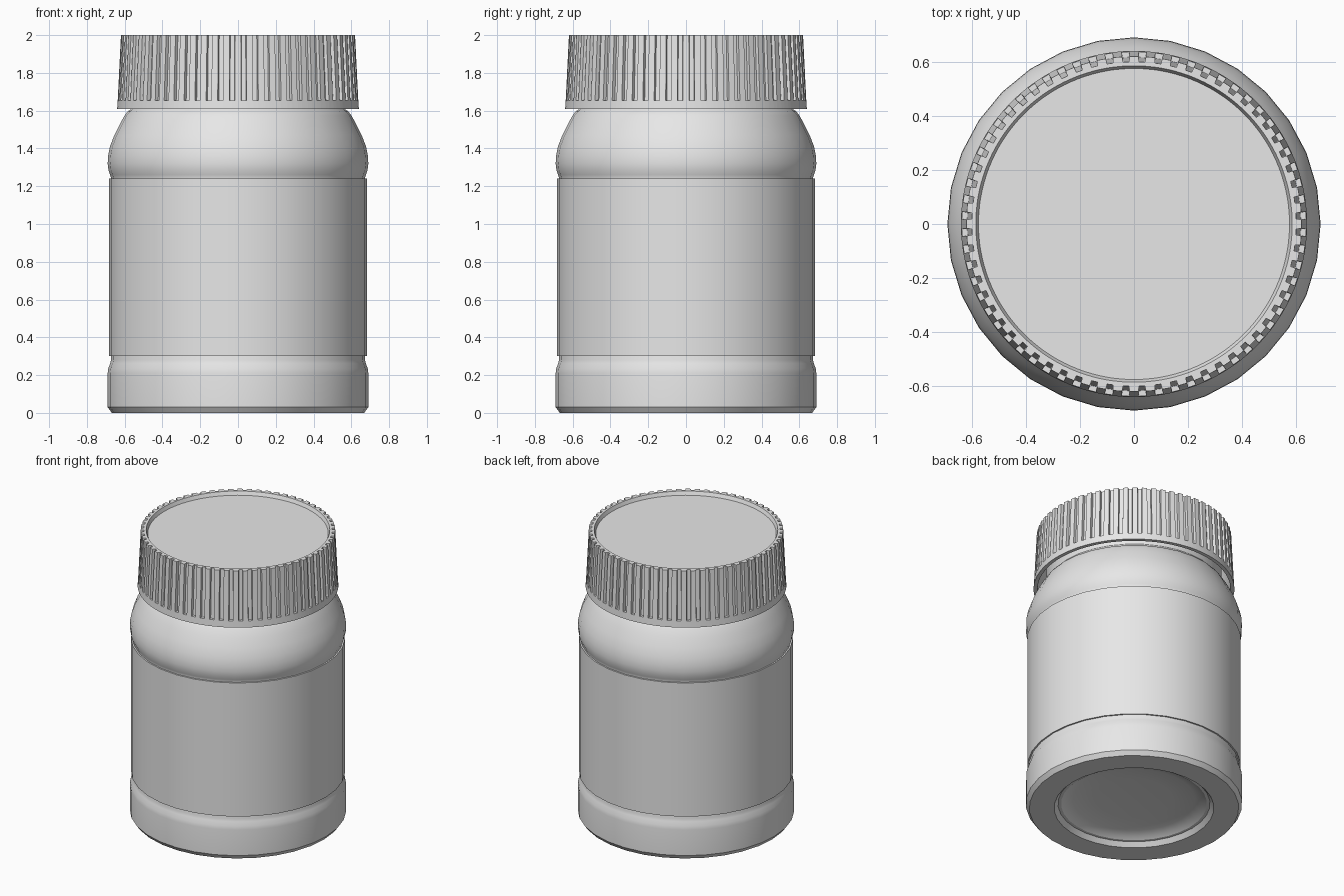
import bpy, bmesh, math

cube = bpy.data.objects.get("Cube")
if cube:
    bpy.data.objects.remove(cube, do_unlink=True)

# Single plain grey plastic
grey = bpy.data.materials.new("light_grey")
grey.use_nodes = True
colour = (0.8, 0.8, 0.8, 1.0)
grey.diffuse_color = colour
grey.node_tree.nodes["Principled BSDF"].inputs["Base Color"].default_value = colour


def lathe(name, profile, angles, sharp=30):
    """Spin (radius, z, groove depth) rings; grooves cut every other pair of angles."""
    bm = bmesh.new()
    rings = []
    for r, z, depth in profile:
        if r == 0:
            rings.append([bm.verts.new((0, 0, z))])
            continue
        ring = []
        for i, a in enumerate(angles):
            rr = r - (depth if i % 4 > 1 else 0)
            ring.append(bm.verts.new((rr * math.cos(a), rr * math.sin(a), z)))
        rings.append(ring)
    n = len(angles)
    for a, b in zip(rings, rings[1:]):
        for i in range(n):
            j = (i + 1) % n
            if len(a) == 1:
                bm.faces.new((a[0], b[j], b[i]))
            elif len(b) == 1:
                bm.faces.new((a[i], a[j], b[0]))
            else:
                bm.faces.new((a[i], a[j], b[j], b[i]))
    # Weld the ring seams where ribs meet the plain band
    bmesh.ops.remove_doubles(bm, verts=bm.verts, dist=1e-5)
    mesh = bpy.data.meshes.new(name)
    bm.to_mesh(mesh)
    bm.free()
    mesh.materials.append(grey)
    obj = bpy.data.objects.new(name, mesh)
    bpy.context.collection.objects.link(obj)
    bpy.ops.object.select_all(action='DESELECT')
    obj.select_set(True)
    bpy.context.view_layer.objects.active = obj
    bpy.ops.object.shade_smooth_by_angle(angle=math.radians(sharp))
    return obj


def plain(points):
    return [(r, z, 0) for r, z in points]


round_32 = [math.tau * i / 32 for i in range(32)]

# Jar body: domed base recess, foot, label panel, shoulder and neck
lathe("jar_body", plain([
    (0, 0.075), (0.25, 0.07), (0.39, 0.06), (0.44, 0.045), (0.465, 0.03),
    (0.485, 0.03), (0.51, 0), (0.668, 0),
    (0.69, 0.03), (0.69, 0.21), (0.687, 0.235), (0.677, 0.262), (0.672, 0.28),
    (0.672, 1.245), (0.677, 1.26), (0.686, 1.285), (0.69, 1.32), (0.688, 1.36),
    (0.678, 1.41), (0.655, 1.47), (0.625, 1.53), (0.6, 1.575), (0.583, 1.597),
    (0.57, 1.605), (0.56, 1.62), (0.56, 1.9), (0, 1.9)]), round_32)

# Label wrapped around the panel
lathe("label", plain([
    (0.671, 0.3), (0.682, 0.3), (0.682, 1.24), (0.671, 1.24)]), round_32)

# Screw cap: four angles per rib, with a plain band below and a sunken top
ribs = 64
step = math.tau / ribs
cap_angles = [k * step + f * step for k in range(ribs)
              for f in (-0.27, 0.27, 0.31, 0.69)]
depth = 0.02
lathe("screw_cap", [
    (0, 1.95, 0), (0.59, 1.95, 0), (0.615, 1.61, 0),
    (0.64, 1.61, 0), (0.637, 1.655, 0), (0.637, 1.655, depth),
    (0.62, 2.0, depth), (0.585, 2.0, 0), (0.575, 1.975, 0), (0, 1.975, 0)],
    cap_angles, 25)
